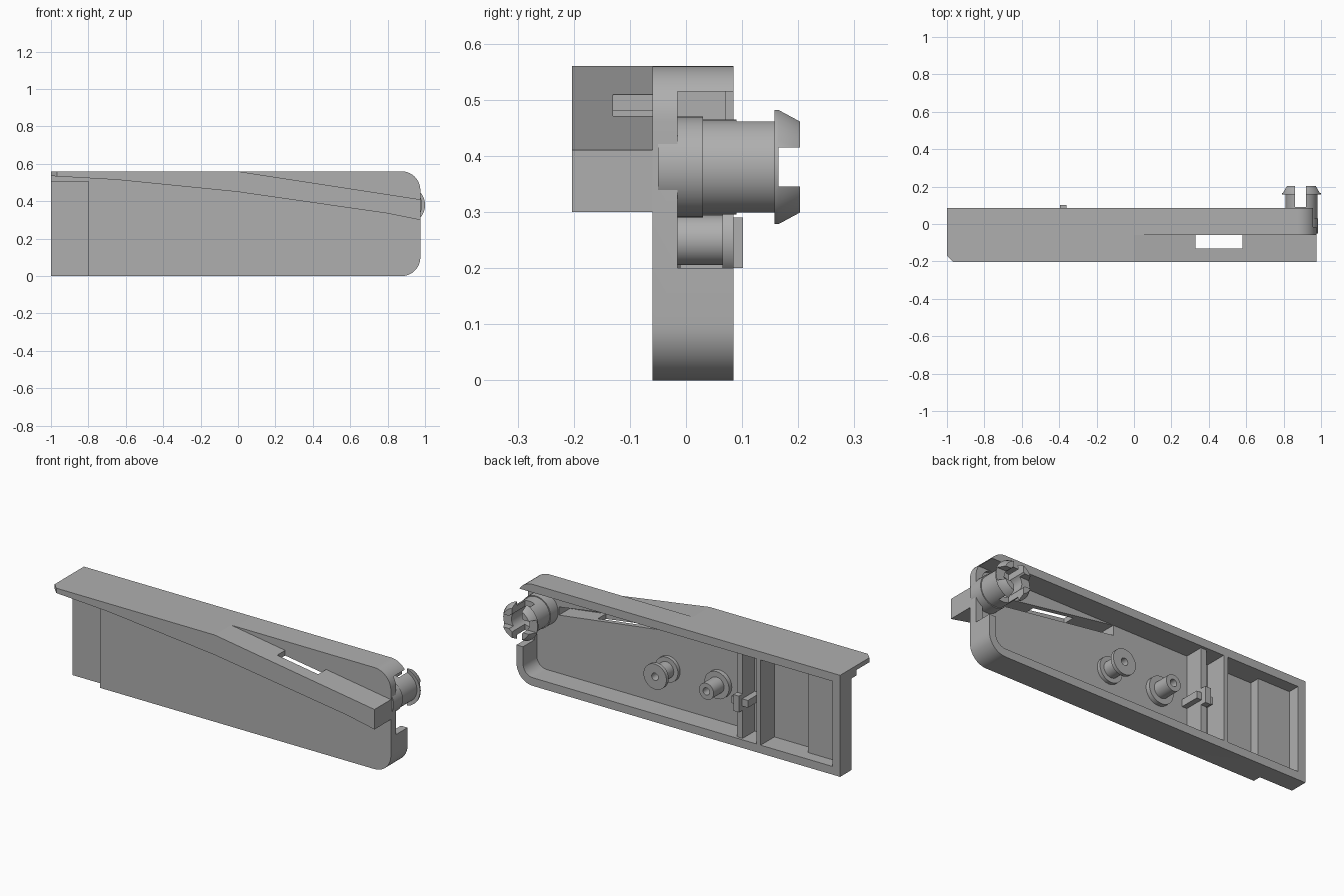
import bpy, bmesh
from math import cos, sin, pi, radians

cube = bpy.data.objects.get("Cube")
if cube:
    bpy.data.objects.remove(cube, do_unlink=True)

grey = bpy.data.materials.new("plain grey")
grey.use_nodes = True
grey.diffuse_color = (0.43, 0.43, 0.43, 1)
grey.node_tree.nodes["Principled BSDF"].inputs["Base Color"].default_value = grey.diffuse_color


def finish(name, bm):
    bmesh.ops.recalc_face_normals(bm, faces=bm.faces)
    mesh = bpy.data.meshes.new(name)
    bm.to_mesh(mesh)
    bm.free()
    mesh.materials.append(grey)
    ob = bpy.data.objects.new(name, mesh)
    bpy.context.collection.objects.link(ob)
    return ob


def prism(name, pts, lo, hi, axis="y"):
    """Extrude an outline given in XZ along y, or in XY along z."""
    bm = bmesh.new()
    place = (lambda p, d: (p[0], d, p[1])) if axis == "y" else (lambda p, d: (p[0], p[1], d))
    a = [bm.verts.new(place(p, lo)) for p in pts]
    b = [bm.verts.new(place(p, hi)) for p in pts]
    bm.faces.new(a)
    bm.faces.new(b)
    for i in range(len(pts)):
        j = (i + 1) % len(pts)
        bm.faces.new((a[i], a[j], b[j], b[i]))
    return finish(name, bm)


def box(name, x0, x1, y0, y1, z0, z1):
    return prism(name, [(x0, z0), (x1, z0), (x1, z1), (x0, z1)], y0, y1)


def plate_outline(x0, x1, z0, z1, r, steps=10):
    """Rectangle with both corners on the +x end rounded."""
    pts = [(x0, z1), (x0, z0)]
    for cz, start in ((z0 + r, -pi / 2), (z1 - r, 0)):
        for i in range(steps + 1):
            t = start + pi / 2 * i / steps
            pts.append((x1 - r + r * cos(t), cz + r * sin(t)))
    return pts


def ring(name, x, z, profile, n=40):
    """Revolve a closed (radius, y) profile about an axis along y."""
    bm = bmesh.new()
    rows = []
    for k in range(n):
        t = 2 * pi * k / n
        rows.append([bm.verts.new((x + r * cos(t), y, z + r * sin(t))) for r, y in profile])
    for k in range(n):
        a, b = rows[k], rows[(k + 1) % n]
        for i in range(len(profile)):
            j = (i + 1) % len(profile)
            bm.faces.new((a[i], a[j], b[j], b[i]))
    return finish(name, bm)


def cut(ob, *cutters):
    for c in cutters:
        mod = ob.modifiers.new("cut", "BOOLEAN")
        mod.operation = "DIFFERENCE"
        mod.solver = "EXACT"
        mod.object = c
        bpy.context.view_layer.objects.active = ob
        bpy.ops.object.modifier_apply(modifier=mod.name)
        bpy.data.objects.remove(c, do_unlink=True)


FLOOR, BACK = -0.035, 0.085


def pocket():
    """Sloping pocket that runs from the tray into the ledge."""
    return prism("pocket_cutter", [(0.1, 0.46), (0.8, 0.365), (0.8, 0.41), (0.1, 0.515)], -0.13, 0.0)


# Open-backed tray with rounded end
body = prism("tray_body", plate_outline(-1, 0.975, 0, 0.56, 0.1), -0.06, BACK)
cut(body,
    prism("cavity", plate_outline(-0.76, 0.935, 0.045, 0.515, 0.06), FLOOR, 0.2),
    box("end_cavity", -0.955, -0.7, 0.02, 0.2, 0.045, 0.515),
    box("front_recess", -1.1, -0.8, -0.1, -0.015, -0.1, 0.505),
    box("end_gap", 0.87, 1.1, -0.015, 0.2, 0.2, 0.515),
    pocket())

# Tapering ledge along the front
ledge = prism("front_ledge", [(-1, 0.56), (-1, 0.535), (-0.65, 0.515), (0, 0.45),
                              (0.8, 0.335), (0.975, 0.30), (0.975, 0.41), (0, 0.56)], -0.203, -0.06)
cut(ledge,
    box("slot", 0.33, 0.58, -0.13, 0, 0.2, 0.7),
    prism("corner", [(-1.1, -0.3), (-0.93, -0.24), (-0.965, -0.205), (-1.002, -0.168)], 0.4, 0.7, "z"),
    pocket())

# Cross ribs inside the tray
box("tall_rib", -0.515, -0.49, FLOOR, BACK, 0.04, 0.52)
box("latch_rib", -0.395, -0.36, FLOOR, 0.07, 0.04, 0.52)
box("latch_peg", -0.395, -0.36, FLOOR, 0.102, 0.2, 0.29)
box("latch_arm", -0.43, -0.33, FLOOR, 0.075, 0.225, 0.265)

# Bosses
round_parts = [
    ring("spool_boss", 0.13, 0.25, [(0.02, FLOOR), (0.07, FLOOR), (0.07, -0.015), (0.045, -0.015),
                                    (0.045, 0.065), (0.07, 0.065), (0.07, BACK), (0.02, BACK)]),
    ring("plain_boss", -0.18, 0.25, [(0.02, FLOOR), (0.075, FLOOR), (0.075, -0.01), (0.045, -0.01),
                                     (0.045, 0.08), (0.02, 0.08)]),
    ring("pivot_collar", 0.895, 0.38, [(0.05, -0.05), (0.09, -0.05), (0.09, 0.03), (0.05, 0.03)]),
]

# Split snap pivot with flared head
pivot = ring("snap_pivot", 0.895, 0.38, [(0.055, FLOOR), (0.085, FLOOR), (0.085, 0.16), (0.105, 0.158),
                                         (0.105, 0.165), (0.085, 0.203), (0.055, 0.203)])
cut(pivot,
    box("upright_split", 0.86, 0.92, 0.09, 0.3, 0.2, 0.6),
    box("level_split", 0.7, 1.1, 0.165, 0.3, 0.345, 0.415))

# Smooth the curved surfaces, keeping edges sharp
bpy.ops.object.select_all(action="DESELECT")
for ob in round_parts + [pivot, body]:
    ob.select_set(True)
bpy.context.view_layer.objects.active = body
bpy.ops.object.shade_smooth_by_angle(angle=radians(30))
